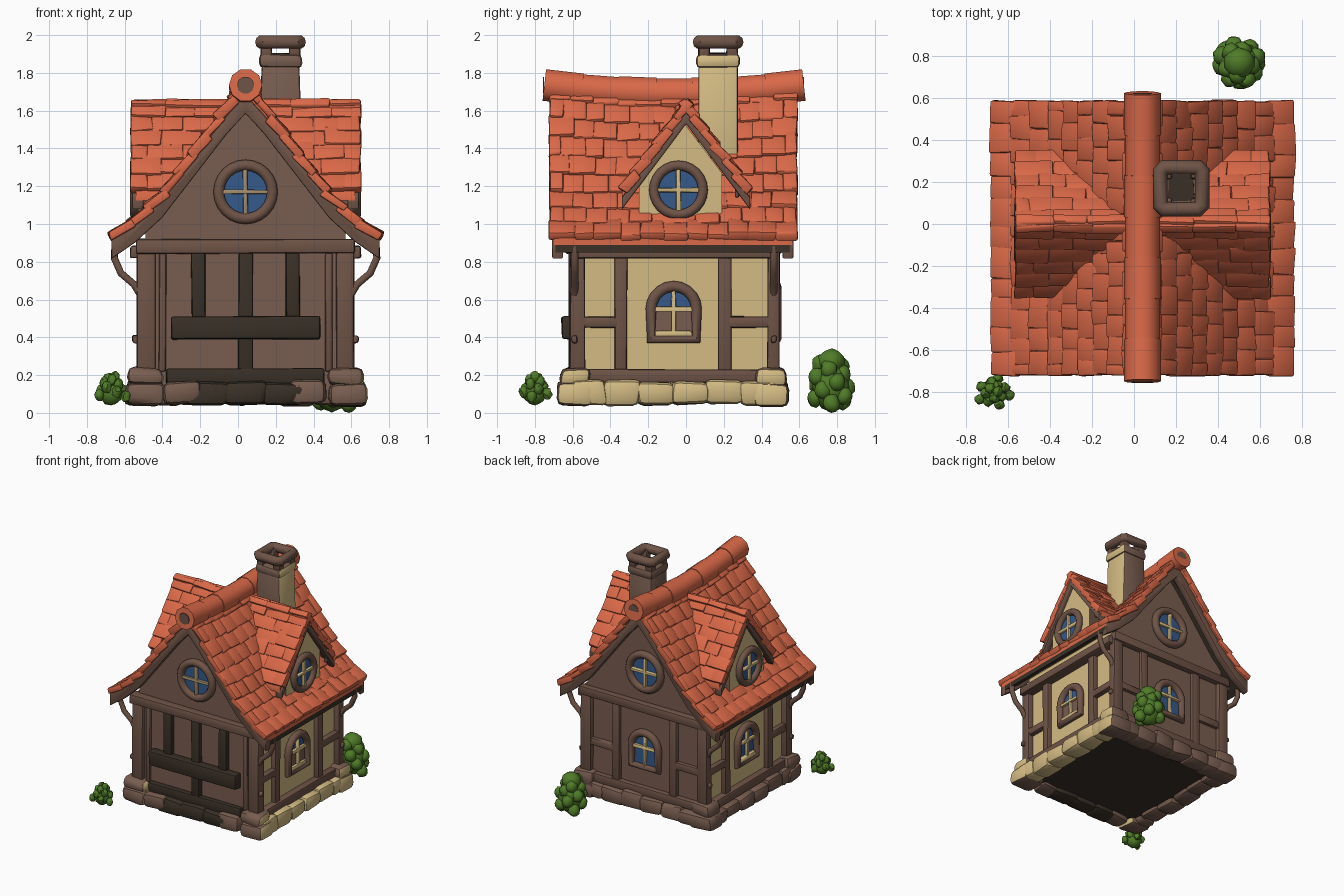
import bpy, bmesh, random
from math import radians, sin, cos, pi, hypot
from mathutils import Matrix, Vector

random.seed(7)
if "Cube" in bpy.data.objects:
    bpy.data.objects.remove(bpy.data.objects["Cube"])

CX = 0.04                      # house centre line
FRONT, BACK, LEFT, RIGHT = -90, 90, 0, 180


def material(name, *rgb):
    m = bpy.data.materials.new(name)
    m.use_nodes = True
    m.diffuse_color = (*rgb, 1)
    m.node_tree.nodes["Principled BSDF"].inputs["Base Color"].default_value = (*rgb, 1)
    return m


ROOF = material("roof orange", .70, .14, .065)
TIMBER = material("timber brown", .16, .088, .063)
WALL = material("wall brown", .19, .11, .08)
CREAM = material("cream plaster", .66, .50, .23)
DARK = material("dark wood", .042, .03, .02)
GLASS = material("window blue", .035, .10, .26)
LEAF = material("leaf green", .08, .20, .022)
TAN = material("tan bar", .36, .27, .16)


def facing(angle, x=CX, y=0, z=0):
    """Frame whose local X is sideways, Y is up and Z points outward."""
    a = radians(angle)
    n, up = Vector((cos(a), sin(a), 0)), Vector((0, 0, 1))
    return Matrix.Translation((x, y, z)) @ Matrix((up.cross(n), up, n)).transposed().to_4x4()


def smooth(ob):
    bpy.ops.object.select_all(action='DESELECT')
    ob.select_set(True)
    bpy.context.view_layer.objects.active = ob
    bpy.ops.object.shade_smooth_by_angle(angle=radians(40))


def finish(bm, name, mats, rule=None, bevel=0, segments=2):
    bmesh.ops.recalc_face_normals(bm, faces=bm.faces[:])
    if bevel:
        bmesh.ops.bevel(bm, geom=bm.edges[:], offset=bevel, segments=segments,
                        profile=.5, affect='EDGES', clamp_overlap=True)
    bm.normal_update()
    if rule:
        for f in bm.faces:
            f.material_index = rule(f)
    me = bpy.data.meshes.new(name)
    bm.to_mesh(me)
    bm.free()
    for m in mats:
        me.materials.append(m)
    ob = bpy.data.objects.new(name, me)
    bpy.context.collection.objects.link(ob)
    smooth(ob)
    return ob


def block(bm, M, size, jitter=0):
    for v in bmesh.ops.create_cube(bm, size=1)['verts']:
        v.co = M @ Vector([c * s + random.uniform(-jitter, jitter) for c, s in zip(v.co, size)])


def box(name, xs, ys, zs, *mats, bevel=.012, jitter=.004, rule=None, M=Matrix()):
    bm = bmesh.new()
    mid = Vector([sum(r) / 2 for r in (xs, ys, zs)])
    block(bm, M @ Matrix.Translation(mid), [r[1] - r[0] for r in (xs, ys, zs)], jitter)
    return finish(bm, name, mats, rule, bevel)


def prism(name, pts, M, a0, a1, *mats, rule=None, bevel=0):
    bm = bmesh.new()
    ends = [[bm.verts.new(M @ Vector((u, v, a))) for u, v in pts] for a in (a0, a1)]
    for e in ends:
        bm.faces.new(e)
    for i in range(len(pts)):
        j = (i + 1) % len(pts)
        bm.faces.new((ends[0][i], ends[0][j], ends[1][j], ends[1][i]))
    return finish(bm, name, mats, rule, bevel)


def tube(name, pts, r, mat, M=Matrix(), cyclic=False):
    cu = bpy.data.curves.new(name, 'CURVE')
    cu.dimensions, cu.bevel_depth, cu.bevel_resolution, cu.use_fill_caps = '3D', r, 3, True
    sp = cu.splines.new('POLY')
    sp.points.add(len(pts) - 1)
    sp.use_cyclic_u = cyclic
    for p, co in zip(sp.points, pts):
        p.co = (*(M @ Vector(co)), 1)
    cu.materials.append(mat)
    ob = bpy.data.objects.new(name, cu)
    bpy.context.collection.objects.link(ob)
    bpy.ops.object.select_all(action='DESELECT')
    ob.select_set(True)
    bpy.context.view_layer.objects.active = ob
    bpy.ops.object.convert(target='MESH')
    smooth(bpy.context.object)


def ribbon(path, o0, o1):
    """Closed outline of a mirrored roof line between two drops below it."""
    full = [(-d, z) for d, z in path[:0:-1]] + path
    return [(d, z - o0) for d, z in full] + [(d, z - o1) for d, z in full[::-1]]


def tiles(bm, path, out, along, a0, a1, rows, cols, sag=0):
    """Overlapping rows of uneven tiles laid down a roof line."""
    lens = [hypot(q[0] - p[0], q[1] - p[1]) for p, q in zip(path, path[1:])]
    step = sum(lens) / rows
    for i in range(rows):
        s, k = (i + .5) * step, 0
        while s > lens[k]:
            s, k = s - lens[k], k + 1
        (d0, z0), (d1, z1) = path[k], path[k + 1]
        t = s / lens[k]
        d, z = d0 + (d1 - d0) * t, z0 + (z1 - z0) * t
        slope = (out * (d1 - d0) + Vector((0, 0, z1 - z0))).normalized()
        normal = (out * (z0 - z1) + Vector((0, 0, d1 - d0))).normalized()
        slope, normal = (slope + normal * .1).normalized(), (normal - slope * .1).normalized()
        w = (a1 - a0) / cols
        cuts = [a0] + [a0 + w * (c + (.5 if i % 2 else 1) + random.uniform(-.15, .15))
                       for c in range(cols - 1 + i % 2)] + [a1]
        for c0, c1 in zip(cuts, cuts[1:]):
            m = (c0 + c1) / 2
            lift = sag * ((m - (a0 + a1) / 2) / (a1 - a0) * 2) ** 2 * (z - .9)
            pos = Vector((CX, 0, z + lift)) + out * d + along * m - normal * .02
            M = Matrix((slope, along, normal)).transposed().to_4x4()
            block(bm, Matrix.Translation(pos) @ M,
                  (step * 1.3, c1 - c0 + .006, .048 + random.uniform(-.006, .008)), .007)


X, Y = Vector((1, 0, 0)), Vector((0, 1, 0))
cream_sides = lambda f: 1 if abs(f.normal.x) > .7 else 2 if f.normal.z < -.7 else 0
cream_left = lambda f: 1 if f.normal.x > .5 else 0

# House body with gables
side = [(.53, .08), (.53, .98), (.44, 1.08), (.1, 1.53)]
prism("house_body", side + [(0, 1.64)] + [(-u, v) for u, v in side[::-1]], facing(FRONT),
      -.46, .58, WALL, CREAM, DARK, rule=cream_sides)

# Main roof: deck, soffit, bargeboards, tiles
line = [(0, 1.72), (.1, 1.61), (.44, 1.17), (.58, 1.04), (.71, .95)]
prism("roof_deck", ribbon(line, .02, .06), facing(FRONT), -.56, .70, ROOF)
prism("roof_soffit", ribbon(line, .06, .10), facing(FRONT), -.55, .69, DARK)
prism("front_bargeboard", ribbon(line, .035, .135), facing(FRONT), .65, .71, TIMBER, bevel=.008)
prism("back_bargeboard", ribbon(line, .035, .135), facing(FRONT), -.57, -.51, TIMBER, bevel=.008)
bm = bmesh.new()
for s in (1, -1):
    tiles(bm, line, X * s, Y, -.72, .585, 9, 11, sag=.06)
finish(bm, "roof_tiles", [ROOF], bevel=.011)

# Sagging ridge made of overlapping caps
height = lambda y: 1.69 + .045 * ((y + .065) / .68) ** 2
ys = [-.75 + 1.37 * i / 7 for i in range(8)]
for i, (a, b) in enumerate(zip(ys, ys[1:])):
    tube("ridge_cap", [(CX, a, height(a)), (CX, b + .004, height(b))],
         .088 - .005 * (i % 2), ROOF)
for name, y in (("front_ridge_end", -.754), ("back_ridge_end", .622)):
    tube(name, [(CX, y - .003, 1.735), (CX, y + .003, 1.735)], .046, TIMBER)


def window(name, M, outline, r, bar, panes=None):
    """Glass, thick rounded frame and a cross of bars."""
    lo, hi = min(v for _, v in outline), max(v for _, v in outline)
    wide = max(u for u, _ in outline)
    prism(name + "_glass", outline, M, 0, .008, GLASS)
    tube(name + "_frame", [(u, v, .015) for u, v in outline], r, TIMBER, M, True)
    if panes:
        box(name + "_lower_panes", (-wide, wide), (lo, .0), (.004, .012), panes, bevel=0, jitter=0, M=M)
    box(name + "_upright", (-.012, .012), (lo, hi), (.0, .03), bar, bevel=.005, M=M)
    box(name + "_crossbar", (-wide, wide), (-.012, .012), (.0, .03), bar, bevel=.005, M=M)


def circle(r):
    return [(r * cos(i * pi / 12), r * sin(i * pi / 12)) for i in range(24)]


arch = [(-.12, -.16), (.12, -.16)] + [(.12 * cos(i * pi / 10), .12 * sin(i * pi / 10)) for i in range(11)]

# Dormers on both slopes
dline = [(0, 1.655), (.34, 1.2)]
gable = [(.22, 1.0), (.22, 1.27)]
bm = bmesh.new()
for s, face, tag in ((1, LEFT, "left"), (-1, RIGHT, "right")):
    prism(tag + "_dormer_wall", gable + [(0, 1.56)] + [(-u, v) for u, v in gable[::-1]],
          facing(face, y=-.03), .1, .57, TIMBER, CREAM, rule=cream_sides)
    prism(tag + "_dormer_deck", ribbon(dline, .03, .075), facing(face), .06, .58, ROOF)
    prism(tag + "_dormer_trim", ribbon(dline, .06, .125), facing(face), .54, .60, TIMBER, bevel=.008)
    box(tag + "_dormer_peg", (CX + s * .57 - .015, CX + s * .57 + .015), (.26, .285), (1.14, 1.24), TIMBER)
    tube(tag + "_dormer_ridge", [(CX + s * .08, 0, 1.60), (CX + s * .605, 0, 1.625)], .034, ROOF)
    window(tag + "_dormer_window", facing(face, CX + s * .57, -.04, 1.18), circle(.13), .027, CREAM)
    for t in (1, -1):
        tiles(bm, dline, Y * t, X * s, .07, .605, 6, 3)
finish(bm, "dormer_tiles", [ROOF], bevel=.01)

# Gable and wall windows
window("front_round_window", facing(FRONT, y=-.58, z=1.17), circle(.142), .03, TAN)
window("back_round_window", facing(BACK, y=.46, z=1.17), circle(.142), .03, CREAM)
window("back_window", facing(BACK, y=.46, z=.55), arch, .03, CREAM)
for s, face, tag in ((1, LEFT, "left"), (-1, RIGHT, "right")):
    M = facing(face, CX + s * .53, -.065, .55)
    window(tag + "_window", M, arch, .03, CREAM, WALL if s > 0 else None)
    box(tag + "_window_ledge", (-.1, .1), (-.15, -.115), (.0, .035), CREAM, M=M)

# Side timbers, corner posts and eave braces
for s, tag in ((1, "left"), (-1, "right")):
    xs = sorted((CX + s * .51, CX + s * .57))
    for y0, y1 in ((-.38, -.31), (.17, .24)):
        box(tag + "_wall_post", xs, (y0, y1), (.2, .85), TIMBER)
    for y0, y1 in ((-.56, -.36), (.22, .46)):
        box(tag + "_wall_rail", xs, (y0, y1), (.45, .51), TIMBER)
    box(tag + "_sill_beam", sorted((CX + s * .5, CX + s * .585)), (-.56, .44), (.16, .23), TIMBER)
    box(tag + "_eave_beam", sorted((CX + s * .5, CX + s * .61)), (-.6, .48), (.82, .885), TIMBER)
    for y0, y1, yb in ((-.615, -.535, -.59), (.43, .495, .465)):
        box(tag + "_corner_post", sorted((CX + s * .48, CX + s * .575)), (y0, y1), (.2, .87), TIMBER)
        box(tag + "_post_peg", sorted((CX + s * .56, CX + s * .6)), (yb - .015, yb + .015), (.37, .41), TIMBER)
        tube(tag + "_eave_brace", [(CX + s * d, yb, z) for d, z in
             ((.69, .9), (.695, .82), (.66, .74), (.59, .68), (.56, .63))], .02, TIMBER)

# Front and back tie beams
box("front_beam", (CX - .58, CX + .58), (-.64, -.56), (.845, .92), TIMBER)
box("back_beam", (CX - .58, CX + .58), (.44, .51), (.845, .92), TIMBER)

# Back timbers
box("back_sill", (CX - .52, CX + .52), (.44, .5), (.16, .23), TIMBER)
for s in (-1, 1):
    box("back_post", (CX + s * .26 - .035, CX + s * .26 + .035), (.44, .49), (.2, .86), TIMBER)
    box("back_rail", sorted((CX + s * .28, CX + s * .5)), (.44, .488), (.45, .51), TIMBER)

# Barred front door
for d in (-.25, 0, .25):
    box("door_bar", (CX + d - .037, CX + d + .037), (-.62, -.57), (.2 if d == 0 else .48, .85), DARK)
box("door_crossbar", (CX - .395, CX + .395), (-.66, -.58), (.39, .51), DARK)
box("door_sill", (CX - .42, CX + .42), (-.625, -.57), (.15, .235), DARK)
for s in (-1, 1):
    box("front_panel_post", (CX + s * .44 - .02, CX + s * .44 + .02), (-.6, -.57), (.22, .85), TIMBER)


# Foundation stones
def stone(name, x, y, w, d, z0, z1, *mats, rule=None):
    box(name, (x - w / 2, x + w / 2), (y - d / 2, y + d / 2), (z0, z1), *mats,
        bevel=.035, jitter=.013, rule=rule)


for i in range(6):
    f = (i - 2.5) / 6
    for x, mat, tag in ((CX + .55, CREAM, "left"), (CX - .55, WALL, "right")):
        stone(tag + "_stone", x, -.07 + f * 1.08, .16, .2, .045, random.uniform(.15, .185), mat)
    stone("back_stone", CX + f * 1.06, .455, .2, .16, .045, random.uniform(.15, .185), WALL)
for d in (-.2, 0, .2):
    stone("door_stone", CX + d, -.595, .23, .15, .045, .16, DARK)
for s in (-1, 1):
    stone("front_stone", CX + s * .33, -.6, .2, .16, .045, .165, WALL)
    for y in (-.585, .445):
        stone("corner_stone", CX + s * .54, y, .2, .18, .04, .16, WALL, CREAM, rule=cream_left)
        stone("corner_cap_stone", CX + s * .53, y, .18, .16, .145, .24, WALL, CREAM, rule=cream_left)

# Chimney
cx, cy = .225, .17
stack = [(-.12, 1.25), (.12, 1.25), (.1, 1.84), (-.1, 1.84)]
prism("chimney_stack", stack, facing(FRONT, cx, cy), -.105, .105, WALL, CREAM, rule=cream_left, bevel=.015)
box("chimney_collar", (cx - .115, cx + .115), (cy - .115, cy + .115), (1.825, 1.9), WALL, CREAM,
    bevel=.025, rule=cream_left)
box("chimney_flue", (cx - .06, cx + .06), (cy - .06, cy + .06), (1.895, 1.904), DARK, bevel=0)
for sx in (-1, 1):
    for sy in (-1, 1):
        x, y = cx + sx * .075, cy + sy * .075
        box("chimney_leg", (x - .03, x + .03), (y - .03, y + .03), (1.88, 1.96), TIMBER)
ring = [(a * .1, b * .1, 0) for a, b in ((1, .8), (.8, 1), (-.8, 1), (-1, .8),
                                         (-1, -.8), (-.8, -1), (.8, -1), (1, -.8))]
tube("chimney_cap", ring, .037, TIMBER, Matrix.Translation((cx, cy, 1.963)), True)


# Bushes made of leafy lumps
def lump(bm, pos, size):
    M = Matrix.Translation(pos) @ Matrix.Diagonal((*size, 1))
    for v in bmesh.ops.create_icosphere(bm, subdivisions=2, radius=1, matrix=M)['verts']:
        v.co += Vector([random.uniform(-.004, .004) for _ in range(3)])


bm = bmesh.new()
lump(bm, (.5, .77, .14), (.105, .1, .135))
lump(bm, (.5, .77, .27), (.075, .075, .07))
for i in range(16):
    a, z = i * 2.4, .05 + .014 * i
    r = .085 if z < .2 else .06
    lump(bm, (.5 + r * cos(a), .77 + r * sin(a), z), (.045, .045, .05))
finish(bm, "back_bush", [LEAF])
bm = bmesh.new()
lump(bm, (-.67, -.8, .1), (.06, .06, .06))
for i in range(14):
    a, r = i * 2.4, .02 + .0045 * i
    lump(bm, (-.67 + r * cos(a), -.8 + r * sin(a), .19 - .008 * i), (.025, .025, .032))
finish(bm, "front_bush", [LEAF])
